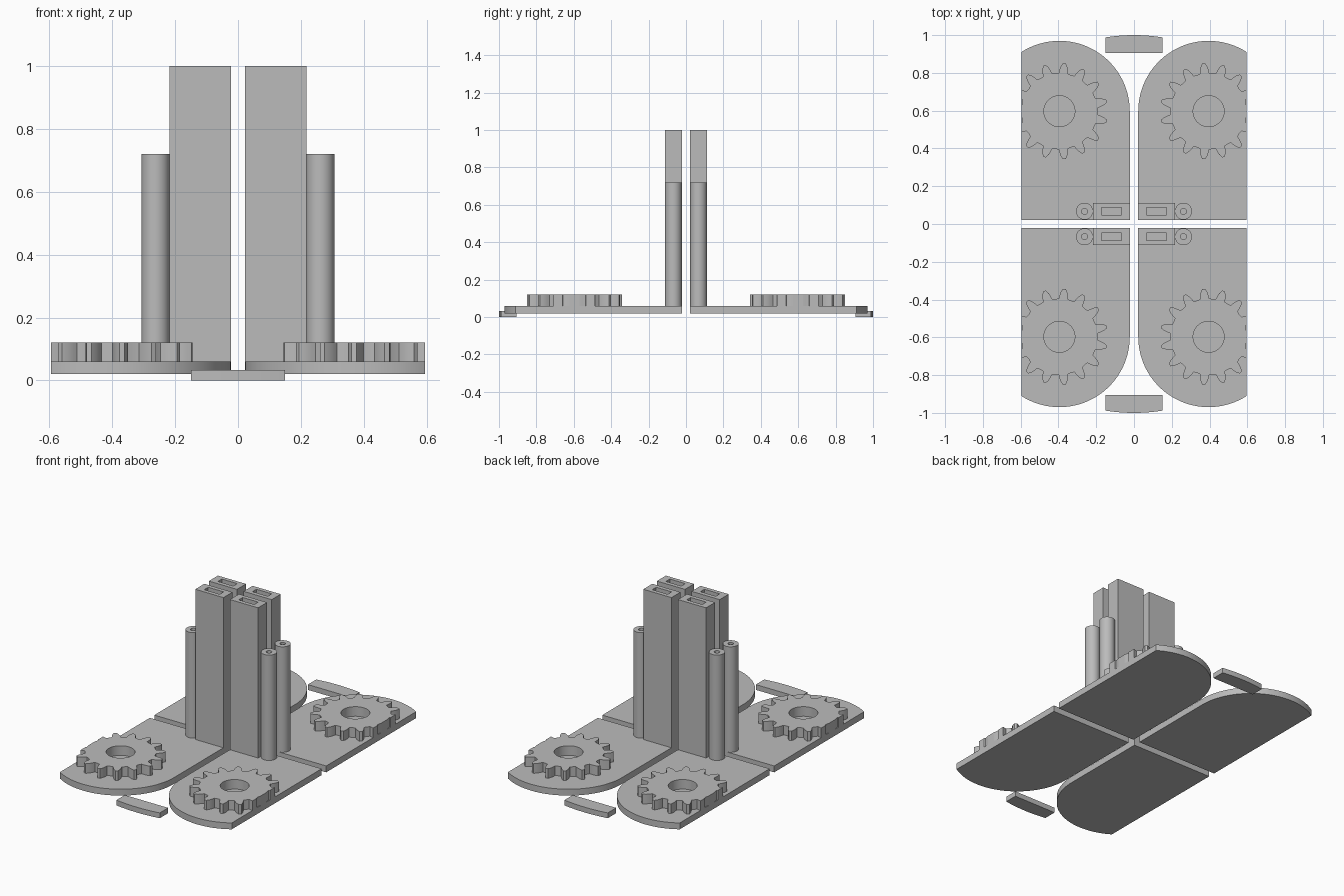
import bpy
import bmesh
from math import radians, cos, sin, acos, pi

if "Cube" in bpy.data.objects:
    bpy.data.objects.remove(bpy.data.objects["Cube"], do_unlink=True)

grey = bpy.data.materials.new("plain grey")
grey.use_nodes = True
grey.diffuse_color = (0.5, 0.5, 0.5, 1)
grey.node_tree.nodes["Principled BSDF"].inputs["Base Color"].default_value = (0.5, 0.5, 0.5, 1)

CX, CY = 0.395, 0.597        # centre shared by the rounded plate end and the gear
EDGE = 0.595                 # straight outer side of the plates


def rect(x0, x1, y0, y1):
    return [(x0, y0), (x1, y0), (x1, y1), (x0, y1)]


def circle(cx, cy, r, n=48):
    return [(cx + r * cos(2 * pi * i / n), cy + r * sin(2 * pi * i / n)) for i in range(n)]


def prism(name, outer, z0, z1, inner=None, clip_x=None, mirror=(True, True)):
    """Extrude an outline, with an optional hole of equal point count, then mirror it."""
    bm = bmesh.new()
    n = len(outer)

    def ring(points, z):
        return [bm.verts.new((x, y, z)) for x, y in points]

    lo, hi = ring(outer, z0), ring(outer, z1)
    if inner:
        ilo, ihi = ring(inner, z0), ring(inner, z1)
    else:
        bm.faces.new(hi)
        bm.faces.new(lo[::-1])
    for i in range(n):
        j = (i + 1) % n
        bm.faces.new((lo[i], lo[j], hi[j], hi[i]))
        if inner:
            bm.faces.new((hi[i], hi[j], ihi[j], ihi[i]))
            bm.faces.new((ihi[i], ihi[j], ilo[j], ilo[i]))
            bm.faces.new((ilo[i], ilo[j], lo[j], lo[i]))
    if clip_x is not None:
        cut = bmesh.ops.bisect_plane(bm, geom=bm.verts[:] + bm.edges[:] + bm.faces[:],
                                     plane_co=(clip_x, 0, 0), plane_no=(1, 0, 0),
                                     clear_outer=True)["geom_cut"]
        edges = [e for e in cut if isinstance(e, bmesh.types.BMEdge)]
        bmesh.ops.holes_fill(bm, edges=edges)
    bmesh.ops.recalc_face_normals(bm, faces=bm.faces[:])
    mesh = bpy.data.meshes.new(name)
    bm.to_mesh(mesh)
    bm.free()
    mesh.materials.append(grey)
    for poly in mesh.polygons:
        poly.use_smooth = True
    mesh.set_sharp_from_angle(angle=radians(25))
    obj = bpy.data.objects.new(name, mesh)
    bpy.context.collection.objects.link(obj)
    mod = obj.modifiers.new("mirror", 'MIRROR')
    mod.use_axis = (mirror[0], mirror[1], False)
    mod.use_mirror_merge = False
    return obj


# Base plates: straight sides and one round end cut off by the outer side
R = CX - 0.0225
start = acos((EDGE - CX) / R)
arc = [start + (pi - start) * i / 40 for i in range(41)]
plate = [(0.0225, 0.0225), (EDGE, 0.0225)] + [(CX + R * cos(a), CY + R * sin(a)) for a in arc]
prism("base_plates", plate, 0.02, 0.06)

# Gears: fifteen teeth, trimmed flush with the plate side
flank = [(7, 0.203), (6, 0.217), (4.3, 0.237), (1.8, 0.255)]
tooth = [(-a, r) for a, r in flank] + [(a, r) for a, r in flank[::-1]] + [(12, 0.201)]
gear, bore = [], []
for t in range(15):
    for deg, r in tooth:
        a = radians(24 * t + deg)
        gear.append((CX + r * cos(a), CY + r * sin(a)))
        bore.append((CX + 0.082 * cos(a), CY + 0.082 * sin(a)))
prism("gears", gear, 0.06, 0.12, inner=bore, clip_x=EDGE)

# Tall hollow towers
prism("towers", rect(0.0225, 0.2175, 0.0225, 0.112), 0.06, 1.0,
      inner=rect(0.066, 0.173, 0.048, 0.087))

# Hollow posts beside the towers
prism("posts", circle(0.262, 0.0673, 0.0447), 0.06, 0.72, inner=circle(0.262, 0.0673, 0.016))

# Loose end bars with a gently bowed outer edge
xs = [0.15 - 0.3 * i / 16 for i in range(17)]
bar = [(-0.15, 0.905), (0.15, 0.905)] + [(x, 1 - 0.012 * (x / 0.15) ** 2) for x in xs]
prism("end_bars", bar, 0.0, 0.033, mirror=(False, True))
